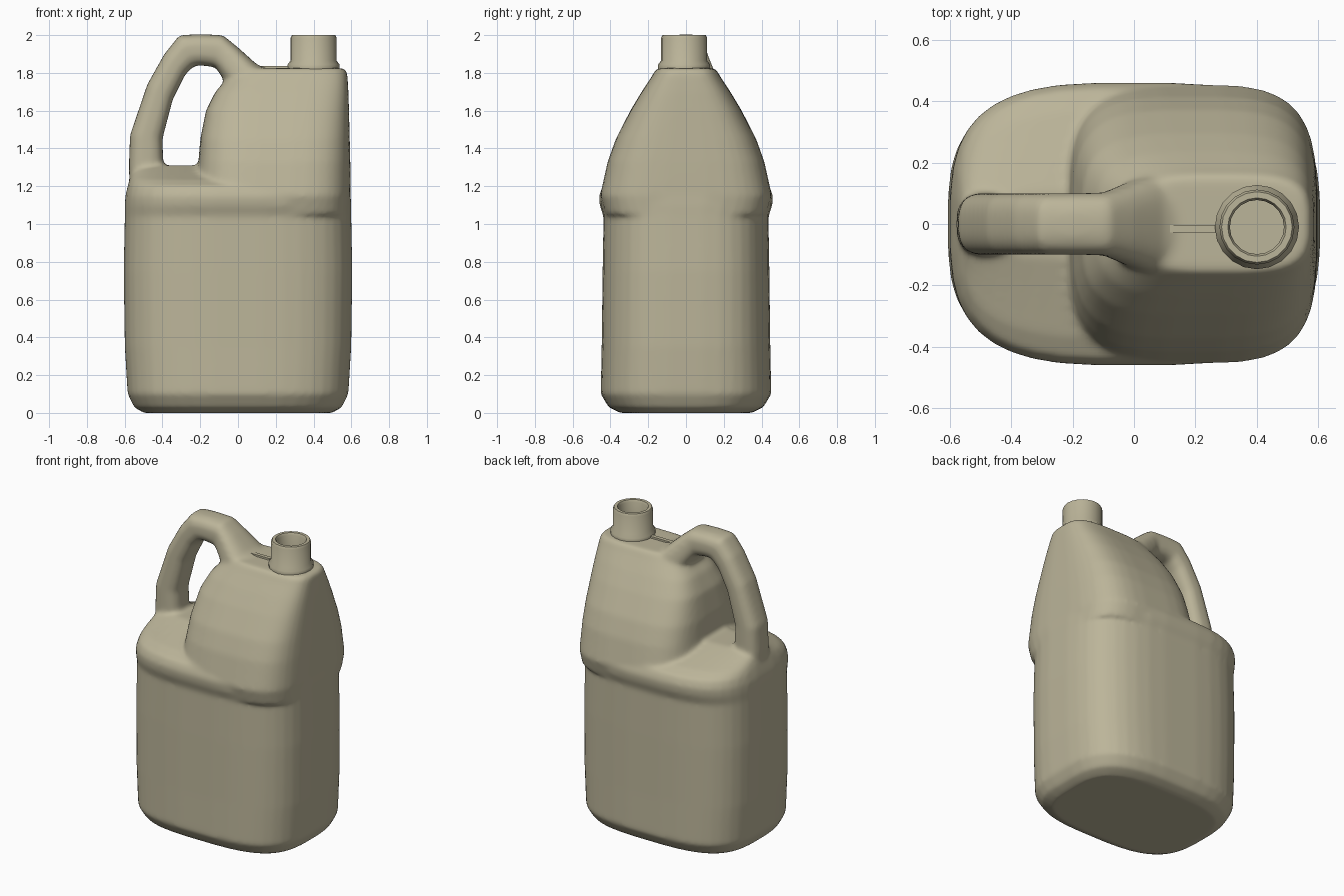
import bpy, bmesh, math
from mathutils import Vector

if "Cube" in bpy.data.objects:
    bpy.data.objects.remove(bpy.data.objects["Cube"])

plastic = bpy.data.materials.new("tan_plastic")
plastic.diffuse_color = (0.50, 0.46, 0.32, 1)
plastic.use_nodes = True
plastic.node_tree.nodes["Principled BSDF"].inputs["Base Color"].default_value = plastic.diffuse_color


def make_object(name, bm):
    bmesh.ops.recalc_face_normals(bm, faces=bm.faces)
    me = bpy.data.meshes.new(name)
    bm.to_mesh(me)
    bm.free()
    me.materials.append(plastic)
    ob = bpy.data.objects.new(name, me)
    bpy.context.collection.objects.link(ob)
    return ob


def loft(bm, sections, n=3.2, seg=40):
    """Closed skin through superellipse rings given as (centre, half axis, half axis)."""
    rings = []
    for c, a, b in sections:
        ring = []
        for i in range(seg):
            t = math.tau * (i + 0.5) / seg
            u, v = math.cos(t), math.sin(t)
            u = math.copysign(abs(u) ** (2 / n), u)
            v = math.copysign(abs(v) ** (2 / n), v)
            ring.append(bm.verts.new(Vector(c) + Vector(a) * u + Vector(b) * v))
        rings.append(ring)
    for r, s in zip(rings, rings[1:]):
        for i in range(seg):
            j = (i + 1) % seg
            bm.faces.new((r[i], r[j], s[j], s[i]))
    bm.faces.new(rings[0])
    bm.faces.new(rings[-1])


def level(z, x0, x1, hy):
    return ((x0 + x1) / 2, 0, z), ((x1 - x0) / 2, 0, 0), (0, hy, 0)


bm = bmesh.new()
# lower tank with slightly waisted panel and gabled ledge
loft(bm, [level(z, -hx, hx, hy) for z, hx, hy in (
    (0.0, 0.50, 0.35), (0.03, 0.55, 0.41), (0.10, 0.585, 0.452),
    (0.35, 0.60, 0.447), (0.75, 0.606, 0.442), (1.04, 0.60, 0.437),
    (1.10, 0.60, 0.458), (1.15, 0.597, 0.462), (1.20, 0.585, 0.44),
    (1.235, 0.575, 0.37), (1.31, 0.55, 0.11))])
# tapering upper tank
loft(bm, [level(*s) for s in (
    (1.05, -0.25, 0.59, 0.43), (1.15, -0.23, 0.597, 0.455),
    (1.33, -0.21, 0.595, 0.415), (1.45, -0.20, 0.592, 0.372),
    (1.60, -0.17, 0.588, 0.295), (1.70, -0.12, 0.585, 0.235),
    (1.78, -0.05, 0.58, 0.182), (1.81, -0.01, 0.575, 0.165),
    (1.825, 0.01, 0.555, 0.15))], n=3.6)
# handle: outer point, inner point, half width
handle = []
for xo, zo, xi, zi, w in (
        (-0.57, 1.10, -0.38, 1.10, 0.10), (-0.578, 1.30, -0.395, 1.32, 0.10),
        (-0.572, 1.47, -0.40, 1.45, 0.10), (-0.48, 1.74, -0.345, 1.66, 0.10),
        (-0.39, 1.90, -0.28, 1.79, 0.10), (-0.31, 2.00, -0.235, 1.835, 0.10),
        (-0.20, 2.005, -0.20, 1.84, 0.10), (-0.08, 2.00, -0.12, 1.83, 0.102),
        (0.00, 1.935, -0.08, 1.77, 0.125), (0.10, 1.845, 0.00, 1.65, 0.165),
        (0.20, 1.80, 0.10, 1.50, 0.165)):
    o, i = Vector((xo, 0, zo)), Vector((xi, 0, zi))
    handle.append(((o + i) / 2, (o - i) / 2, (0, w, 0)))
loft(bm, handle, n=2.8, seg=28)
body = make_object("jug_body", bm)

# fuse the volumes and soften their joints
rm = body.modifiers.new("fuse", 'REMESH')
rm.mode = 'VOXEL'
rm.voxel_size = 0.014
rm.use_smooth_shade = True
sm = body.modifiers.new("soften", 'SMOOTH')
sm.factor = 0.5
sm.iterations = 8

# hollow spout with collar
bm = bmesh.new()
N = 20
rings = [[bm.verts.new((0.40 + r * math.cos(math.tau * k / N),
                        -0.01 + r * math.sin(math.tau * k / N), z)) for k in range(N)]
         for r, z in ((0.125, 1.79), (0.137, 1.81), (0.137, 1.845), (0.122, 1.865),
                      (0.122, 1.985), (0.115, 2.0), (0.095, 2.0), (0.088, 1.985),
                      (0.088, 1.83))]
for r, s in zip(rings, rings[1:]):
    for k in range(N):
        bm.faces.new((r[k], r[(k + 1) % N], s[(k + 1) % N], s[k]))
bm.faces.new(rings[-1])
bm.faces.new(rings[0])
spout = make_object("spout", bm)

# small seam rib between handle and spout
bm = bmesh.new()
bmesh.ops.create_cube(bm, size=1)
for v in bm.verts:
    v.co = (0.18 + v.co.x * 0.2, -0.015 + v.co.y * 0.025, 1.822 + v.co.z * 0.03)
rib = make_object("seam_rib", bm)

for ob in (spout, rib):
    bpy.ops.object.select_all(action='DESELECT')
    ob.select_set(True)
    bpy.context.view_layer.objects.active = ob
    bpy.ops.object.shade_smooth_by_angle(angle=math.radians(40))
